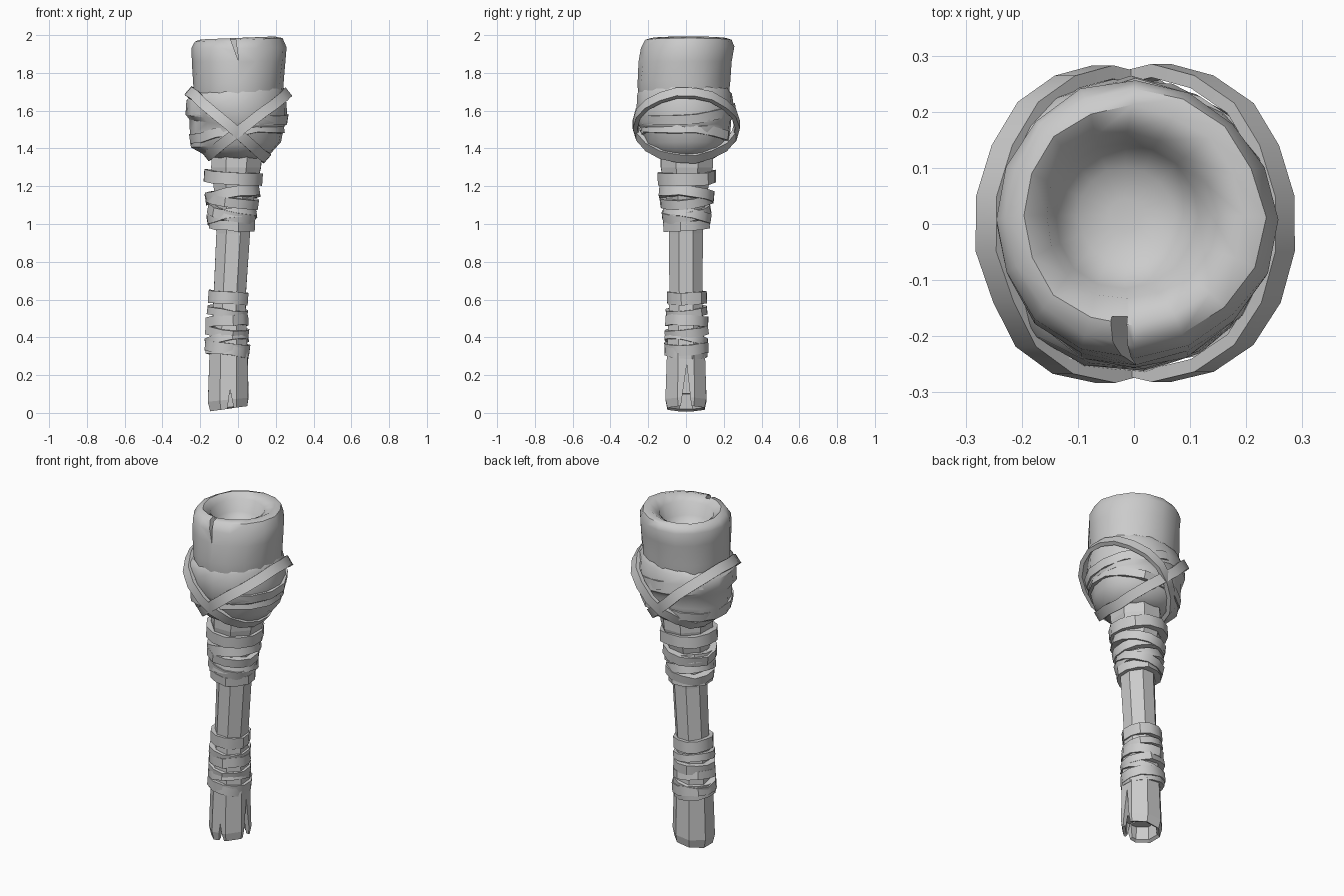
import bpy, bmesh, math, random
from mathutils import Matrix, Vector

if "Cube" in bpy.data.objects:
    bpy.data.objects.remove(bpy.data.objects["Cube"])

random.seed(4)


def make_object(name, bm, smooth=None):
    bmesh.ops.recalc_face_normals(bm, faces=bm.faces)
    me = bpy.data.meshes.new(name)
    bm.to_mesh(me)
    bm.free()
    ob = bpy.data.objects.new(name, me)
    bpy.context.collection.objects.link(ob)
    if smooth:
        bpy.ops.object.select_all(action='DESELECT')
        ob.select_set(True)
        bpy.context.view_layer.objects.active = ob
        bpy.ops.object.shade_smooth_by_angle(angle=math.radians(smooth))
    return ob


def loft(name, rings, n, jitter=0.0, phase=0.0, smooth=None, lump=0.0):
    """rings: (cx, cy, z, rx, ry, slope_x, slope_y), capped at both ends"""
    bm = bmesh.new()
    rows = []
    for cx, cy, z, rx, ry, sx, sy in rings:
        row = []
        for i in range(n):
            a = 2 * math.pi * i / n + phase
            k = 1 + lump * math.sin(3 * a + z * 4) + random.uniform(-jitter, jitter)
            x, y = rx * k * math.cos(a), ry * k * math.sin(a)
            row.append(bm.verts.new((cx + x, cy + y, z + sx * x + sy * y)))
        rows.append(row)
    for r0, r1 in zip(rows, rows[1:]):
        for i in range(n):
            j = (i + 1) % n
            bm.faces.new((r0[i], r0[j], r1[j], r1[i]))
    bm.faces.new(rows[0])
    bm.faces.new(rows[-1])
    return make_object(name, bm, smooth)


def band(name, centre, rx, ry, width, thick, tilt_x, tilt_y, n=12, jitter=0.004):
    """flat strap bent into a tilted ring; rx, ry are outer radii"""
    bm = bmesh.new()
    rot = Matrix.Rotation(math.radians(tilt_y), 3, 'Y') @ Matrix.Rotation(math.radians(tilt_x), 3, 'X')
    rows = []
    for i in range(n):
        a = 2 * math.pi * (i + 0.5) / n
        dr, dz = random.uniform(-jitter, jitter), random.uniform(-jitter, jitter)
        row = []
        for t, w in ((0, -.5), (0, .5), (thick, .5), (thick, -.5)):
            p = Vector(((rx - t + dr) * math.cos(a), (ry - t + dr) * math.sin(a), w * width + dz))
            row.append(bm.verts.new(rot @ p + Vector(centre)))
        rows.append(row)
    for i in range(n):
        r0, r1 = rows[i], rows[(i + 1) % n]
        for k in range(4):
            m = (k + 1) % 4
            bm.faces.new((r0[k], r1[k], r1[m], r0[m]))
    return make_object(name, bm, 35)


def cut_notch(target, tri, depth0, depth1, axis):
    """subtract a triangular wedge; tri is (across, z), depth along axis"""
    bm = bmesh.new()
    ends = []
    for d in (depth0, depth1):
        ends.append([bm.verts.new((u, d, z) if axis == 'Y' else (d, u, z)) for u, z in tri])
    bm.faces.new(ends[0])
    bm.faces.new(ends[1])
    for i in range(3):
        j = (i + 1) % 3
        bm.faces.new((ends[0][i], ends[0][j], ends[1][j], ends[1][i]))
    cutter = make_object(target.name + "_notch_cutter", bm)
    cutter.hide_render = True
    mod = target.modifiers.new("notch", 'BOOLEAN')
    mod.object, mod.operation, mod.solver = cutter, 'DIFFERENCE', 'EXACT'
    bpy.context.view_layer.objects.active = target
    bpy.ops.object.modifier_apply(modifier=mod.name)
    bpy.data.objects.remove(cutter, do_unlink=True)


# eight-sided wooden handle, recessed at the split lower end
handle = loft("handle", [
    (-.05, 0, .10, .085, .085, .05, 0),
    (-.05, 0, .03, .090, .090, .12, 0),
    (-.05, 0, .022, .106, .106, .14, 0),
    (-.052, 0, .07, .116, .118, .10, 0),
    (-.05, 0, .32, .108, .108, 0, 0),
    (-.045, 0, .60, .092, .094, 0, 0),
    (-.025, 0, .95, .097, .097, 0, 0),
    (-.02, 0, 1.12, .108, .110, 0, 0),
    (-.01, .005, 1.30, .142, .150, 0, 0),
    (0, .005, 1.45, .145, .150, 0, 0)], 8, .012, math.pi / 8)
cut_notch(handle, [(-.066, -.05), (-.008, -.05), (-.042, .125)], -.2, -.04, 'Y')
cut_notch(handle, [(-.040, -.05), (.038, -.05), (.004, .255)], .015, .2, 'X')

# hollow upper head with a thick worn rim
head = loft("head", [
    (0, 0, 1.50, .20, .20, 0, 0),
    (0, -.01, 1.64, .238, .238, 0, 0),
    (0, -.01, 1.75, .242, .245, .05, 0),
    (.003, 0, 1.86, .248, .246, 0, 0),
    (.003, .008, 1.935, .250, .245, 0, .02),
    (0, .012, 1.975, .228, .228, .04, 0),
    (-.002, .015, 1.985, .195, .195, .04, 0),
    (-.012, .015, 1.955, .148, .150, .04, 0),
    (-.015, .015, 1.885, .128, .130, 0, 0),
    (-.015, .015, 1.845, .085, .085, 0, 0),
    (-.015, .015, 1.835, .03, .03, 0, 0)], 16, .018, 0, 50, .018)
cut_notch(head, [(-.066, 2.05), (-.022, 2.05), (.004, 1.86)], -.4, -.165, 'Y')

# bulging cloth around the lower head, with uneven folds
loft("head_cloth", [
    (-.005, 0, 1.345, .125, .13, 0, 0),
    (-.01, 0, 1.375, .185, .18, 0, 0),
    (-.01, 0, 1.42, .238, .222, .06, 0),
    (-.005, 0, 1.50, .252, .238, .08, 0),
    (-.005, 0, 1.535, .254, .242, -.08, .05),
    (-.01, 0, 1.56, .272, .260, -.08, .05),
    (-.01, 0, 1.63, .268, .258, -.10, 0),
    (-.005, -.005, 1.69, .254, .252, .06, 0),
    (0, -.005, 1.715, .232, .235, .08, 0)], 16, .015, .1, 40, .015)
# loose fold lips lying across the cloth
band("cloth_fold_upper", (-.005, 0, 1.59), .270, .258, .05, .03, 5, 9, 14, .008)
band("cloth_fold_lower", (-.005, 0, 1.475), .254, .242, .05, .03, -5, -8, 14, .008)

# two crossed straps round the head
band("cross_strap_left", (-.053, 0, 1.525), .282, .282, .056, .024, 0, 41, 18)
band("cross_strap_right", (.05, 0, 1.525), .287, .284, .056, .024, 0, -38, 18)

# wrapped bindings: (x centre, z, radius, width, tilt x, tilt y)
upper = [(-.025, 1.245, .158, .065, 2, 4), (-.027, 1.155, .150, .055, -5, -9),
         (-.03, 1.125, .143, .05, 6, 8), (-.033, 1.06, .134, .05, 9, 11),
         (-.033, 1.04, .134, .05, -8, -9), (-.03, .995, .124, .05, 3, 3)]
lower = [(-.053, .61, .110, .065, 2, 4), (-.055, .535, .112, .04, 6, 7),
         (-.056, .485, .116, .055, -2, -3), (-.056, .43, .118, .045, 8, 7),
         (-.058, .385, .118, .045, -9, -11), (-.058, .345, .122, .055, 3, 7),
         (-.056, .325, .116, .05, -3, 6)]
for label, rows in (("upper", upper), ("lower", lower)):
    for i, (x, z, r, w, tx, ty) in enumerate(rows):
        band(f"{label}_binding_{i + 1}", (x, .003, z), r, r, w, .04, tx, ty)
